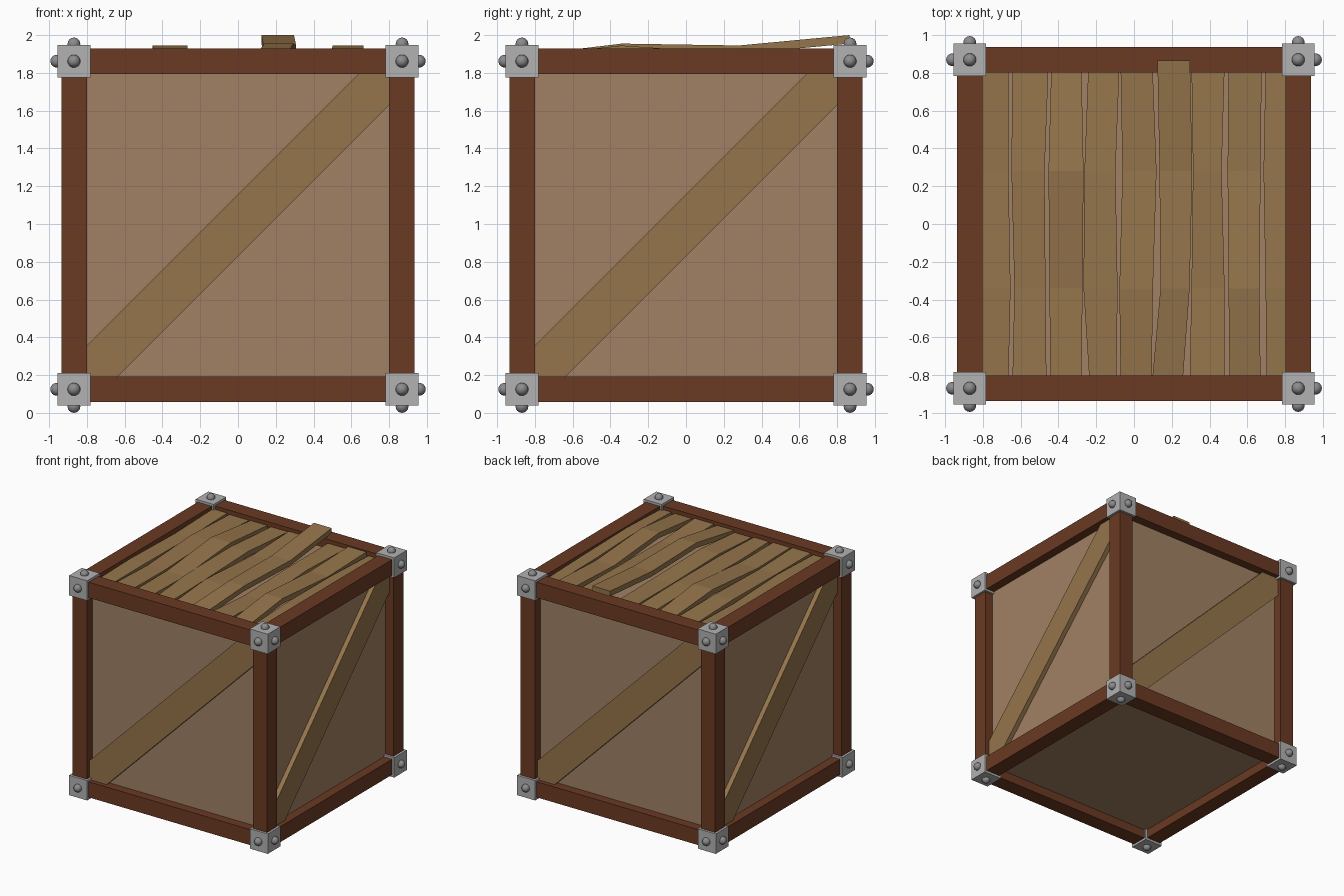
import bpy, bmesh, math
from mathutils import Matrix, Vector

if "Cube" in bpy.data.objects:
    bpy.data.objects.remove(bpy.data.objects["Cube"])

CZ = 0.9935            # height of crate centre
BAR_IN, BAR_OUT = 0.80, 0.935


def material(name, rgb):
    lin = [((c / 255 + 0.055) / 1.055) ** 2.4 for c in rgb]
    m = bpy.data.materials.new(name)
    m.diffuse_color = (*lin, 1)
    m.use_nodes = True
    m.node_tree.nodes["Principled BSDF"].inputs["Base Color"].default_value = m.diffuse_color
    return m


FRAME = material("dark red wood", (107, 58, 35))
PANEL = material("tan wood", (161, 129, 100))
PLANK = material("golden brown wood", (149, 117, 75))
STEEL = material("light steel", (178, 178, 178))
BOLT = material("grey bolt", (140, 140, 140))


def finish(name, bm, mat):
    bmesh.ops.recalc_face_normals(bm, faces=bm.faces)
    me = bpy.data.meshes.new(name)
    bm.to_mesh(me)
    bm.free()
    me.materials.append(mat)
    ob = bpy.data.objects.new(name, me)
    bpy.context.collection.objects.link(ob)
    return ob


def box(bm, lo, hi):
    lo, hi = Vector(lo), Vector(hi)
    size = hi - lo
    bmesh.ops.create_cube(bm, size=1, matrix=Matrix.Translation((lo + hi) / 2)
                          @ Matrix.Diagonal((*size, 1)))


# Inner box forming the recessed panels on all sides
bm = bmesh.new()
box(bm, (-0.857, -0.857, CZ - 0.857), (0.857, 0.857, CZ + 0.857))
finish("inner_panels", bm, PANEL)

# Twelve frame bars
signs = [(a, b) for a in (-1, 1) for b in (-1, 1)]
mid = (BAR_IN + BAR_OUT) / 2
half = (BAR_OUT - BAR_IN) / 2
for axis in range(3):
    for i, (a, b) in enumerate(signs):
        c, h = [0, 0, CZ], [half] * 3
        c[(axis + 1) % 3] += a * mid
        c[(axis + 2) % 3] += b * mid
        h[axis] = BAR_OUT
        bm = bmesh.new()
        box(bm, Vector(c) - Vector(h), Vector(c) + Vector(h))
        finish(f"frame_bar_{'xyz'[axis]}_{i + 1}", bm, FRAME)

# Diagonal brace on each of the four sides
w = 0.165
outline = [(-0.81, -0.81), (w - 0.81, -0.81), (0.81, 0.81 - w),
           (0.81, 0.81), (0.81 - w, 0.81), (-0.81, w - 0.81)]
for i, side in enumerate(("front", "right", "back", "left")):
    bm = bmesh.new()
    rings = [[bm.verts.new((x, y, CZ + z)) for x, z in outline]
             for y in (-0.85, -0.897)]
    bm.faces.new(rings[0])
    bm.faces.new(rings[1])
    for k in range(6):
        n = (k + 1) % 6
        bm.faces.new((rings[0][k], rings[0][n], rings[1][n], rings[1][k]))
    bm.transform(Matrix.Rotation(i * math.pi / 2, 4, 'Z'))
    finish(f"{side}_brace", bm, PLANK)

# Corner blocks with a round bolt on each outer face
corner = 0
for sx in (-1, 1):
    for sy in (-1, 1):
        for sz in (-1, 1):
            corner += 1
            s = Vector((sx, sy, sz))
            centre = s * 0.8685 + Vector((0, 0, CZ))
            bm = bmesh.new()
            box(bm, centre - Vector([0.0865] * 3), centre + Vector([0.0865] * 3))
            finish(f"corner_block_{corner}", bm, STEEL)
            bm = bmesh.new()
            for ax in range(3):
                p = s * 0.8685
                p[ax] = s[ax] * 0.9595
                turn = Vector((0, 0, 1)).rotation_difference(
                    Vector([s[ax] if k == ax else 0 for k in range(3)]))
                bmesh.ops.create_uvsphere(
                    bm, u_segments=16, v_segments=8, radius=0.034,
                    matrix=Matrix.Translation(p + Vector((0, 0, CZ)))
                    @ turn.to_matrix().to_4x4())
            for f in bm.faces:
                f.smooth = True
            finish(f"corner_bolts_{corner}", bm, BOLT)

# Warped lid planks: left and right edges of each gap, front to back
gaps = [
    ((-.664, -.653, -.664, -.664), (-.643, -.632, -.648, -.643)),
    ((-.463, -.468, -.473, -.452), (-.442, -.447, -.452, -.437)),
    ((-.278, -.272, -.267, -.278), (-.235, -.267, -.262, -.241)),
    ((-.093, -.087, -.098, -.077), (-.071, -.077, -.061, -.071)),
    ((.093, .100, .119, .098), (.095, .140, .135, .124)),
    ((.257, .294, .308, .296), (.294, .304, .312, .304)),
    ((.479, .479, .463, .479), (.505, .500, .495, .500)),
    ((.669, .664, .669, .675), (.701, .696, .685, .696)),
]
heights = [
    (1.890, 1.900, 1.885, 1.900), (1.900, 1.890, 1.910, 1.890),
    (1.895, 1.890, 1.945, 1.890), (1.890, 1.905, 1.915, 1.890),
    (1.880, 1.915, 1.890, 1.900), (1.895, 1.955, 1.945, 2.000),
    (1.905, 1.880, 1.900, 1.895), (1.890, 1.945, 1.900, 1.920),
    (1.895, 1.915, 1.905, 1.890),
]
lefts = [(-0.84,) * 4] + [g[1] for g in gaps]
rights = [g[0] for g in gaps] + [(0.84,) * 4]
for i in range(9):
    loose = i == 5                       # the raised plank lies over the frame
    ys = (-0.84, -0.34, 0.28, 0.865 if loose else 0.84)
    bm = bmesh.new()
    rings = []
    for l, r, y, z in zip(lefts[i], rights[i], ys, heights[i]):
        rings.append([bm.verts.new(p) for p in
                      ((l, y, z), (r, y, z), (r, y, z - 0.045), (l, y, z - 0.045))])
    bm.faces.new(rings[0])
    bm.faces.new(rings[-1])
    for a, b in zip(rings, rings[1:]):
        for k in range(4):
            n = (k + 1) % 4
            bm.faces.new((a[k], a[n], b[n], b[k]))
    finish(f"lid_plank_{i + 1}", bm, PLANK)
